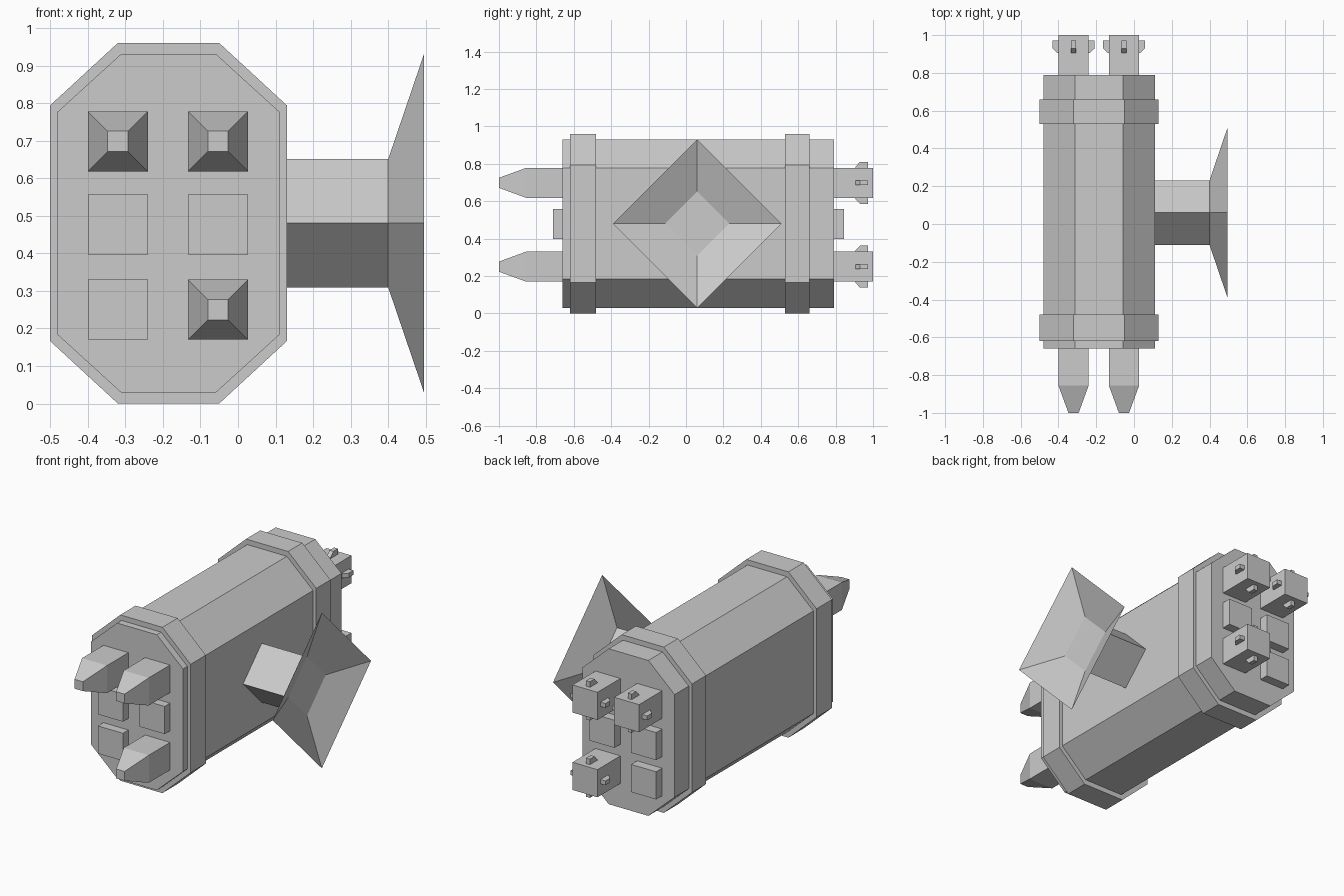
import bpy
from mathutils import Matrix, Vector

cube = bpy.data.objects.get("Cube")
if cube:
    bpy.data.objects.remove(cube, do_unlink=True)

grey = bpy.data.materials.new("light_grey")
grey.use_nodes = True
colour = (0.6, 0.6, 0.6, 1)
grey.diffuse_color = colour
grey.node_tree.nodes["Principled BSDF"].inputs["Base Color"].default_value = colour


def loft(name, rings, caps=True):
    """Skin a list of equal-length rings, optionally closing both ends."""
    n = len(rings[0])
    verts = [p for ring in rings for p in ring]
    faces = [(r * n + i, r * n + (i + 1) % n, (r + 1) * n + (i + 1) % n, (r + 1) * n + i)
             for r in range(len(rings) - 1) for i in range(n)]
    if caps:
        faces += [tuple(reversed(range(n))), tuple(range(len(verts) - n, len(verts)))]
    mesh = bpy.data.meshes.new(name)
    mesh.from_pydata(verts, [], faces)
    mesh.materials.append(grey)
    obj = bpy.data.objects.new(name, mesh)
    bpy.context.collection.objects.link(obj)
    return obj


def octagon(half_x, half_z, flat_x, flat_z, y):
    quarter = [(half_x, -flat_z), (half_x, flat_z), (flat_x, half_z), (-flat_x, half_z)]
    return [(-0.185 + s * x, y, 0.48 + s * z) for s in (1, -1) for x, z in quarter][::-1]


def square(x, z, half, y):
    return [(x + a * half, y, z + b * half) for a, b in ((-1, -1), (1, -1), (1, 1), (-1, 1))]


def diamond(x, half):
    return [(x, 0.06 + a * half, 0.48 + b * half) for a, b in ((1, 0), (0, 1), (-1, 0), (0, -1))]


# Octagonal main body and its two raised bands
loft("body", [octagon(0.295, 0.45, 0.127, 0.297, y) for y in (-0.66, 0.79)])
for name, start, end in (("front_band", -0.62, -0.48), ("back_band", 0.53, 0.66)):
    loft(name, [octagon(0.315, 0.48, 0.135, 0.314, y) for y in (start, end)])


def add_lugs(x, z):
    """Four small wedge-ended lugs around the back end of a rod."""
    profile = [(0.905, 0.07), (0.905, 0.085), (0.93, 0.112), (0.972, 0.112), (0.972, 0.07)]
    for k in range(4):
        turn = Matrix.Translation((x, 0, z)) @ Matrix.Rotation(k * 1.5707963, 4, 'Y')
        rings = [[turn @ Vector((w, y, h)) for y, h in profile] for w in (-0.0125, 0.0125)]
        loft("rod_lug", rings)


# Grid of sockets: three hold long rods, the others are short plugs
half = 0.08
for col, x in enumerate((-0.32, -0.053)):
    for row, z in enumerate((0.25, 0.477, 0.698)):
        if row == 2 or (row == 0 and col == 1):
            loft("rod_front", [square(x, z, h, y)
                               for h, y in ((half, -0.64), (half, -0.855), (0.027, -1))])
            loft("rod_back", [square(x, z, half, y) for y in (0.77, 1)])
            add_lugs(x, z)
        else:
            loft("front_plug", [square(x, z, half, y) for y in (-0.71, -0.64)])
            loft("back_plug", [square(x, z, half, y) for y in (0.77, 0.845)])

# Side stem with a flared, open square dish
loft("dish_stem", [diamond(x, 0.171) for x in (0.1, 0.4)])
loft("dish", [diamond(0.4, 0.171), diamond(0.495, 0.45)], caps=False)
